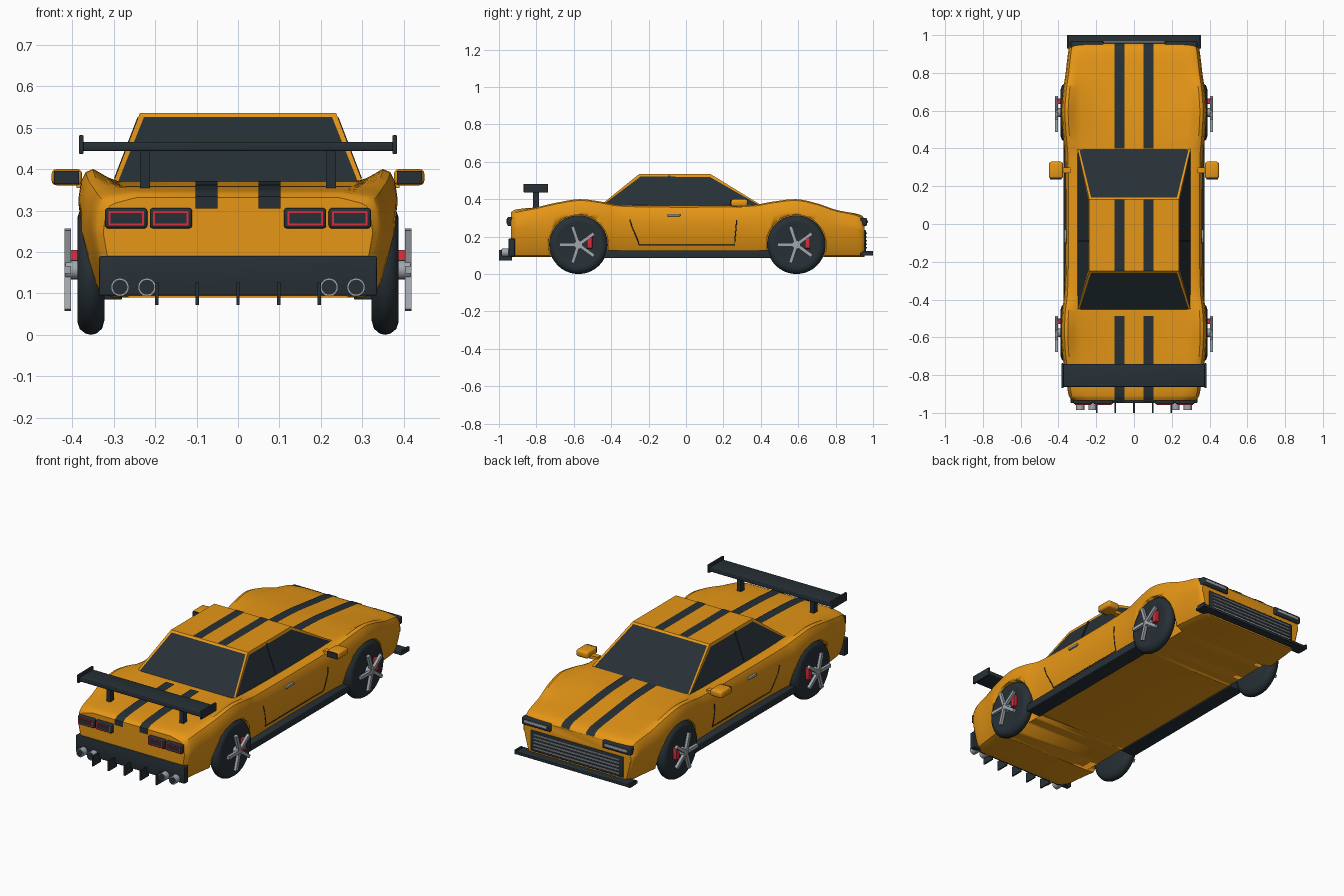
import bpy, bmesh, math
from mathutils import Vector, Matrix

if "Cube" in bpy.data.objects:
    bpy.data.objects.remove(bpy.data.objects["Cube"])


def mat(name, col):
    m = bpy.data.materials.new(name)
    m.diffuse_color = (*col, 1)
    m.use_nodes = True
    m.node_tree.nodes["Principled BSDF"].inputs["Base Color"].default_value = m.diffuse_color
    return m


ORANGE = mat("orange paint", (0.80, 0.31, 0.008))
DARK = mat("dark trim", (0.020, 0.030, 0.037))
GREY = mat("grey metal", (0.36, 0.39, 0.42))
RED = mat("red", (0.70, 0.025, 0.045))


def finish(name, bm, *mats, smooth=True):
    bmesh.ops.recalc_face_normals(bm, faces=bm.faces)
    me = bpy.data.meshes.new(name)
    bm.to_mesh(me)
    bm.free()
    ob = bpy.data.objects.new(name, me)
    bpy.context.collection.objects.link(ob)
    for m in mats:
        me.materials.append(m)
    bpy.ops.object.select_all(action='DESELECT')
    ob.select_set(True)
    bpy.context.view_layer.objects.active = ob
    if smooth:
        bpy.ops.object.shade_smooth_by_angle(angle=math.radians(35))
    return ob


def box(name, x, y, z, m, bevel=0, rot=None):
    """Box from (min, max) ranges, optionally bevelled and turned about its centre."""
    bm = bmesh.new()
    c = Vector([sum(r) / 2 for r in (x, y, z)])
    size = [abs(r[1] - r[0]) for r in (x, y, z)]
    bmesh.ops.create_cube(bm, size=1, matrix=Matrix.Diagonal((*size, 1)))
    if bevel:
        bmesh.ops.bevel(bm, geom=bm.edges[:], offset=bevel, segments=3, profile=0.5, affect='EDGES')
    bm.transform(Matrix.Translation(c) @ (rot or Matrix()))
    return finish(name, bm, m)


def cyl(name, c, r, length, axis, m, segs=32):
    bm = bmesh.new()
    bmesh.ops.create_cone(bm, cap_ends=True, segments=segs, radius1=r, radius2=r, depth=length)
    bm.transform(Matrix.Translation(c) @ Matrix.Rotation(math.pi / 2, 4, axis))
    return finish(name, bm, m)


def tube(name, pts, r, m):
    cu = bpy.data.curves.new(name, 'CURVE')
    cu.dimensions = '3D'
    cu.bevel_depth = r
    cu.bevel_resolution = 1
    sp = cu.splines.new('POLY')
    sp.points.add(len(pts) - 1)
    for p, co in zip(sp.points, pts):
        p.co = (*co, 1)
    cu.materials.append(m)
    bpy.context.collection.objects.link(bpy.data.objects.new(name, cu))


# body stations: y, half width, centre height, fender height
ST = [(-.935, .325, .332, .318), (-.91, .345, .345, .335), (-.80, .362, .356, .357),
      (-.70, .378, .361, .38), (-.57, .385, .365, .40), (-.46, .38, .369, .388),
      (-.36, .368, .37, .37), (0, .362, .37, .364), (.36, .366, .37, .37),
      (.47, .376, .368, .388), (.59, .383, .362, .40), (.70, .376, .35, .378),
      (.80, .362, .338, .344), (.90, .35, .325, .323), (.94, .342, .312, .305), (.955, .33, .295, .286)]


def resample(st, n=4):
    """Cubic Hermite interpolation over y, kept stable for uneven spacing."""
    v = [Vector(s[1:]) for s in st]
    y = [s[0] for s in st]
    last = len(st) - 1
    tan = [(v[min(i + 1, last)] - v[max(i - 1, 0)]) / (y[min(i + 1, last)] - y[max(i - 1, 0)])
           for i in range(last + 1)]
    out = []
    for i in range(last):
        h = y[i + 1] - y[i]
        for k in range(n):
            t = k / n
            p = (v[i] * (2*t**3 - 3*t**2 + 1) + tan[i] * h * (t**3 - 2*t*t + t)
                 + v[i + 1] * (3*t*t - 2*t**3) + tan[i + 1] * h * (t**3 - t*t))
            out.append((y[i] + h * t, *p))
    return out + [st[-1]]


RINGS = resample(ST)
ZB = 0.09


def section(w, zc, zf):
    half = [(.80*w, ZB), (.885*w, ZB + .01), (.925*w, ZB + .04), (.97*w, .19), (w, .245),
            (w, zf - .07), (.985*w, zf - .03), (.955*w, zf - .007), (.91*w, zf),
            (.83*w, zf*.5 + zc*.5), (.74*w, zc), (.11, zc)]
    return half + [(-x, z) for x, z in reversed(half)]


# body shell
bm = bmesh.new()
rings = [[bm.verts.new((x, y, z)) for x, z in section(w, zc, zf)] for y, w, zc, zf in RINGS]
for a, b in zip(rings, rings[1:]):
    for i in range(len(a)):
        j = (i + 1) % len(a)
        bm.faces.new((a[i], a[j], b[j], b[i]))
bm.faces.new(rings[0])
bm.faces.new(rings[-1])
body = finish("body_shell", bm, ORANGE)

# wheel wells
WHEELS = [(-.575, "rear"), (.59, "front")]
WZ = .157
for wy, _ in WHEELS:
    for s in (-1, 1):
        cut = cyl("well_cutter", (s * .41, wy, WZ), .160, .26, 'Y', ORANGE, 48)
        cut.hide_render = True
        mod = body.modifiers.new("well", 'BOOLEAN')
        mod.operation = 'DIFFERENCE'
        mod.solver = 'EXACT'
        mod.object = cut
        bpy.context.view_layer.objects.active = body
        bpy.ops.object.modifier_apply(modifier=mod.name)
        bpy.data.objects.remove(cut)

# cabin with inset windows
bm = bmesh.new()
low = [bm.verts.new(p) for p in ((-.306, -.473, .355), (.306, -.473, .355), (.306, .424, .355), (-.306, .424, .355))]
top = [bm.verts.new(p) for p in ((-.237, -.25, .535), (.237, -.25, .535), (.237, .13, .535), (-.237, .13, .535))]
bm.faces.new(top)
bm.faces.new(low)
sides = [bm.faces.new((low[i], low[(i + 1) % 4], top[(i + 1) % 4], top[i])) for i in range(4)]
bmesh.ops.recalc_face_normals(bm, faces=bm.faces)
bmesh.ops.inset_individual(bm, faces=sides, thickness=.016, depth=-.002)
for f in sides:
    f.material_index = 1
finish("cabin", bm, ORANGE, DARK, smooth=False)


# racing stripes
def stripe(name, pts, x0, x1):
    bm = bmesh.new()
    rows = [(bm.verts.new((x0, y, z)), bm.verts.new((x1, y, z))) for y, z in pts]
    for a, b in zip(rows, rows[1:]):
        bm.faces.new((a[0], a[1], b[1], b[0]))
    finish(name, bm, DARK)


hood = [(.40, .3735)] + [(r[0], r[2] + .0035) for r in RINGS if r[0] > .41]
deck = [(-.939, .305), (-.939, .334)] + [(r[0], r[2] + .0035) for r in RINGS if -.934 < r[0] < -.46]
for s in (-1, 1):
    for n, p in (("hood", hood), ("deck", deck), ("roof", [(-.25, .5375), (.13, .5375)])):
        stripe(n + "_stripe", p, s * .05, s * .102)

# wheels
TYRE = [(.322, 0), (.322, .12), (.328, .142), (.342, .154), (.355, .157), (.368, .154),
        (.382, .143), (.388, .125), (.386, .116), (.386, 0)]
for wy, end in WHEELS:
    for s in (-1, 1):
        bm = bmesh.new()
        vs = [bm.verts.new((s * x, 0, r)) for x, r in TYRE]
        es = [bm.edges.new(e) for e in zip(vs, vs[1:])]
        bmesh.ops.spin(bm, geom=vs + es, axis=(1, 0, 0), cent=(0, 0, 0), angle=2 * math.pi, steps=40)
        bmesh.ops.remove_doubles(bm, verts=bm.verts, dist=1e-5)
        bm.transform(Matrix.Translation((0, wy, WZ)))
        finish(end + "_tyre", bm, DARK)
        cyl(end + "_hub", (s * .401, wy, WZ), .023, .030, 'Y', GREY, 20)
        box(end + "_brake_caliper", (s * .384, s * .406), (wy + .045, wy + .074), (.137, .205), RED, .003)
        # five spokes
        for k in range(5):
            bm = bmesh.new()
            bmesh.ops.create_cube(bm, size=1, matrix=Matrix.Translation((0, 0, .057)) @ Matrix.Diagonal((.016, .018, .09, 1)))
            bm.transform(Matrix.Translation((s * .411, wy, WZ)) @ Matrix.Rotation(math.radians(72 * k + 18), 4, 'X'))
            finish(end + "_spoke", bm, GREY)

for s in (-1, 1):
    # sills, door lines, handles, mirrors, window posts
    box("side_sill", (s * .28, s * .372), (-.44, .455), (.085, .126), DARK, .004)
    tube("door_gap", [(s * x, y, z) for x, y, z in (
        (.366, -.30, .29), (.365, -.288, .25), (.354, -.262, .19), (.344, -.25, .155), (.343, .26, .155),
        (.353, .262, .19), (.364, .268, .25), (.365, .27, .29))], .003, DARK)
    box("door_handle", (s * .355, s * .37), (-.10, -.03), (.308, .321), GREY, .003)
    box("mirror_shell", (s * .376, s * .45), (.24, .33), (.361, .40), ORANGE, .012)
    box("mirror_glass", (s * .384, s * .444), (.236, .243), (.365, .396), DARK)
    box("mirror_stalk", (s * .335, s * .39), (.27, .30), (.355, .374), ORANGE)
    box("window_post", (s * .266, s * .271), (-.096, -.084), (.372, .53), DARK, 0,
        Matrix.Rotation(-s * math.radians(21), 4, 'Y'))
    # spoiler supports and end plates
    box("spoiler_support", (s * .213, s * .237), (-.818, -.785), (.34, .447), DARK)
    box("spoiler_end_plate", (s * .373, s * .384), (-.868, -.737), (.436, .482), DARK, .003)
    # tail lamps and exhausts
    for x in (.27, .162):
        x0, x1 = s * x - .051, s * x + .051
        box("tail_lamp_housing", (x0, x1), (-.954, -.925), (.257, .306), DARK, .007)
        box("tail_lamp_ring", (x0 + .008, x1 - .008), (-.957, -.95), (.264, .299), RED)
        box("tail_lamp_centre", (x0 + .013, x1 - .013), (-.959, -.95), (.269, .294), DARK)
    for x in (.285, .22):
        cyl("exhaust_pipe", (s * x, -.96, .115), .022, .048, 'X', GREY, 24)
        cyl("exhaust_opening", (s * x, -.984, .115), .018, .003, 'X', DARK, 24)
    # headlamps
    box("headlamp_housing", (s * .16, s * .335), (.93, .968), (.258, .300), DARK, .006)
    box("headlamp_lens", (s * .178, s * .318), (.96, .972), (.272, .287), GREY, .002)
    box("splitter_end", (s * .345, s * .355), (.945, 1.0), (.098, .122), DARK)

# spoiler blade
box("spoiler_blade", (-.378, .378), (-.862, -.74), (.444, .465), DARK, .004)

# rear diffuser
box("rear_bumper_panel", (-.335, .335), (-.948, -.915), (.095, .19), DARK, .004)
for i in range(-2, 3):
    box("diffuser_fin", (i * .098 - .004, i * .098 + .004), (-1.0, -.93), (.072, .128), DARK)

# grille and splitter
box("grille_panel", (-.285, .285), (.935, .962), (.122, .235), DARK, .004)
for i in range(5):
    z = .141 + i * .019
    box("grille_bar", (-.265, .265), (.958, .968), (z - .004, z + .004), GREY)
box("front_splitter", (-.355, .355), (.93, 1.0), (.098, .114), DARK, .003)
